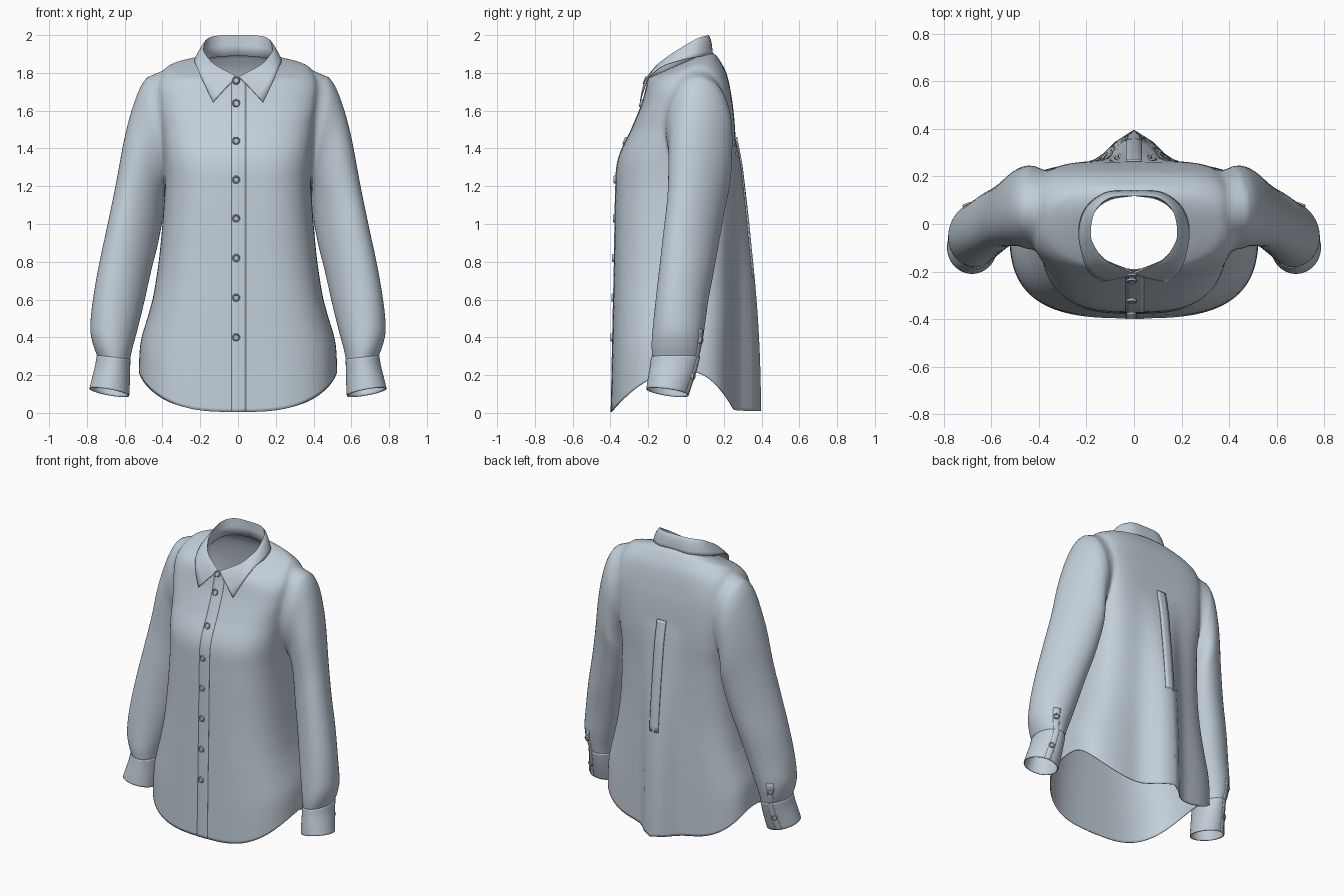
import bpy, bmesh, math
from mathutils import Vector

if "Cube" in bpy.data.objects:
    bpy.data.objects.remove(bpy.data.objects["Cube"])

cloth = bpy.data.materials.new("pale blue cotton")
cloth.diffuse_color = (0.54, 0.62, 0.69, 1)
cloth.use_nodes = True
cloth.node_tree.nodes["Principled BSDF"].inputs["Base Color"].default_value = cloth.diffuse_color
button_mat = bpy.data.materials.new("blue grey button")
button_mat.diffuse_color = (0.45, 0.52, 0.58, 1)
button_mat.use_nodes = True
button_mat.node_tree.nodes["Principled BSDF"].inputs["Base Color"].default_value = button_mat.diffuse_color


def smooth_rows(pts, n):
    """Catmull-Rom through a list of tuples, n steps per span."""
    out = []
    for i in range(len(pts) - 1):
        a, b, c, d = pts[max(i - 1, 0)], pts[i], pts[i + 1], pts[min(i + 2, len(pts) - 1)]
        for k in range(n):
            t = k / n
            out.append(tuple(0.5 * (2 * q + (r - p) * t + (2 * p - 5 * q + 4 * r - s) * t * t
                                    + (3 * q - p - 3 * r + s) * t ** 3)
                             for p, q, r, s in zip(a, b, c, d)))
    out.append(tuple(pts[-1]))
    return out


def finish(ob, angle, thick):
    if thick:
        m = ob.modifiers.new("thickness", 'SOLIDIFY')
        m.thickness, m.offset = thick, -1
    bpy.ops.object.select_all(action='DESELECT')
    ob.select_set(True)
    bpy.context.view_layer.objects.active = ob
    bpy.ops.object.shade_smooth_by_angle(angle=math.radians(angle))


def grid(name, rows, closed=False, thick=0.0, mat=cloth, angle=40, flip=False, caps=None):
    """Skin a list of equal-length point rows; caps = face tag for a closed solid."""
    bm = bmesh.new()
    vs = [[bm.verts.new(p) for p in r] for r in rows]
    n = len(rows[0])
    for a, b in zip(vs, vs[1:]):
        for j in range(n if closed else n - 1):
            k = (j + 1) % n
            f = bm.faces.new([a[j], a[k], b[k], b[j]])
            f.material_index = caps or 0
    if caps is not None:
        for ring in (vs[0], vs[-1]):
            c = bm.verts.new(sum((v.co for v in ring), Vector()) / n)
            for j in range(n):
                bm.faces.new([ring[j], ring[(j + 1) % n], c]).material_index = 1
        bmesh.ops.recalc_face_normals(bm, faces=bm.faces)
    elif flip:
        bmesh.ops.reverse_faces(bm, faces=bm.faces)
    bmesh.ops.remove_doubles(bm, verts=bm.verts, dist=1e-5)
    me = bpy.data.meshes.new(name)
    bm.to_mesh(me)
    bm.free()
    ob = bpy.data.objects.new(name, me)
    bpy.context.collection.objects.link(ob)
    for _ in range(1 if caps is None else 3):
        me.materials.append(mat)
    if caps is None:
        finish(ob, angle, thick)
    return ob


def button(name, pos, normal, r=0.021):
    q = Vector(normal).normalized().to_track_quat('Z', 'Y')
    prof = [(r, -0.006), (r, 0.004), (r * .9, 0.007), (r * .7, 0.007), (r * .6, 0.003), (0, 0.003)]
    rows = [[Vector(pos) + q @ Vector((a * math.cos(t), a * math.sin(t), h))
             for t in [i * math.tau / 20 for i in range(20)]] for a, h in prof]
    grid(name, rows, True, mat=button_mat)


# ---- body: rows of (z front, z back, half width, y front, y back, squareness front, back)
body = smooth_rows([
    (0.005, 0.01, .525, -.397, .26, 3.0, 3.2), (.25, .25, .515, -.392, .26, 3.0, 3.2),
    (.50, .50, .47, -.387, .26, 3.0, 3.2), (.80, .80, .42, -.380, .26, 3.0, 3.2),
    (1.15, 1.15, .39, -.374, .262, 3.0, 3.8), (1.34, 1.34, .395, -.360, .265, 3.0, 4.5),
    (1.50, 1.50, .41, -.290, .26, 3.0, 4.8), (1.62, 1.65, .43, -.240, .245, 2.9, 4.6),
    (1.70, 1.79, .43, -.216, .217, 2.6, 3.4), (1.745, 1.872, .385, -.206, .175, 2.3, 2.5),
    (1.765, 1.90, .30, -.200, .15, 2.1, 2.2), (1.775, 1.915, .195, -.193, .125, 2.0, 2.0)], 8)


def body_point(row, x, front):
    zf, zb, rx, yf, yb, n, nb = row
    n = n if front else nb
    s = max(0.0, 1 - min(1, abs(x) / rx) ** n) ** (1 / n)
    y = s * (yf if front else yb)
    z = zf + (zb - zf) * (y - yf) / (yb - yf)
    if not front and z < 1.45:                      # flare of the back pleat
        y += 0.137 * (1 - (z / 1.45) ** 2) * math.exp(-(abs(x) / .115) ** 2.2)
    if z < .6:                                      # curved shirt-tail hem
        z += .215 * (1 - s ** 2.2) * (1 - z / .6)
    return Vector((x, y, z))


SEG = 120
rows = []
for r in body:
    ring = []
    for i in range(SEG):
        t = i * math.tau / SEG
        c = math.cos(t)
        front = math.sin(t) < 0
        x = r[2] * math.copysign(abs(c) ** (2 / r[5 if front else 6]), c)
        ring.append(body_point(r, x, front))
    rows.append(ring)
shirt = grid("shirt_body_and_sleeves", rows, True, caps=0)

# ---- sleeves: rows of (inner x, z, outer x, z, y centre, y half depth, forward twist)
sleeve = smooth_rows([
    (.30, 1.32, .30, 1.79, .05, .14, 0), (.36, 1.25, .42, 1.806, .06, .175, 0),
    (.38, 1.20, .50, 1.752, .07, .175, .01), (.387, 1.15, .557, 1.62, .075, .165, .03),
    (.39, 1.10, .602, 1.45, .07, .157, .045),
    (.40, 1.02, .645, 1.22, .055, .144, .05), (.425, .89, .69, 1.0, .03, .140, .05),
    (.46, .75, .735, .79, .005, .139, .042), (.498, .58, .768, .60, -.022, .136, .03),
    (.535, .43, .782, .45, -.04, .136, .015), (.558, .345, .768, .365, -.05, .132, .005),
    (.573, .275, .742, .295, -.055, .122, 0)], 6)
cuff = smooth_rows([(.570, .285, .748, .305, -.055, .130, 0), (.571, .22, .757, .25, -.067, .125, 0),
                    (.573, .15, .772, .19, -.083, .119, 0), (.576, .09, .787, .128, -.098, .112, 0)], 4)


def sleeve_point(r, t, s, grow=1.0, tilt=0.0):
    ix, iz, ox, oz, yc, ry, twist = r
    c, d = grow * math.cos(t), grow * math.sin(t)
    return Vector((s * ((ix + ox) / 2 + (ox - ix) / 2 * c), yc + ry * d - twist * c,
                   (iz + oz) / 2 + (oz - iz) / 2 * c - tilt * ry * d))


turn = [i * math.tau / 64 for i in range(64)]
flap = [math.radians(a) for a in (60, 67, 74, 81)]
for s, side in ((1, "right"), (-1, "left")):
    flip = s > 0
    arm = grid("sleeve_" + side, [[sleeve_point(r, t, s) for t in turn] for r in sleeve],
               True, caps=2)
    m = shirt.modifiers.new("join", 'BOOLEAN')
    m.operation, m.solver, m.object = 'UNION', 'EXACT', arm
    bpy.context.view_layer.objects.active = shirt
    bpy.ops.object.modifier_apply(modifier="join")
    bpy.data.objects.remove(arm)
    grid("cuff_" + side, [[sleeve_point(r, t, s, 1, .15 * i / 12) for t in turn]
                          for i, r in enumerate(cuff)], True, .006, angle=60, flip=flip)
    # opening strip and overlap at the back of the wrist
    strip = [[sleeve_point(r, t, s, 1.012) for t in flap] for r in sleeve[-13:]]
    strip += [[sleeve_point(r, t, s, 1.015, .15 * i / 12) for t in flap] for i, r in enumerate(cuff)]
    grid("sleeve_opening_" + side, strip, False, .003, flip=flip)
    for nm, r in (("upper", sleeve[-9]), ("lower", cuff[7])):
        t = math.radians(70)
        button("cuff_button_%s_%s" % (nm, side), sleeve_point(r, t, s, 1.03),
               (s * math.cos(t), math.sin(t), -.1), .019)

# ---- open the neck, hem and wrists, then soften the armhole seams
bm = bmesh.new()
bm.from_mesh(shirt.data)
bmesh.ops.delete(bm, geom=[f for f in bm.faces if f.material_index == 1], context='FACES')
soft = {v for v in bm.verts if len({f.material_index for f in v.link_faces}) > 1}
for _ in range(4):
    soft |= {e.other_vert(v) for v in soft for e in v.link_edges}
soft = [v for v in soft if not v.is_boundary]
for _ in range(12):
    bmesh.ops.smooth_vert(bm, verts=soft, factor=.5, use_axis_x=True, use_axis_y=True, use_axis_z=True)
for f in bm.faces:
    f.material_index = 0
bm.to_mesh(shirt.data)
bm.free()
shirt.data.materials.clear()
shirt.data.materials.append(cloth)
finish(shirt, 70, .005)

# ---- front button band
xs = [-.035, -.015, .005, .025, .043]
rows = [[body_point(r, x, True) + Vector((0, -.002, 0)) for x in xs] for r in body if r[0] < 1.75]
grid("button_band", rows, False, .003)

# ---- back pleat panel, sinking into the back lower down
rows = []
for r in body:
    if .7 < r[0] < 1.47:
        lift = .012 * min(1, (r[0] - .7) / .6) - .003
        rows.append([body_point(r, x, False) + Vector((0, lift, 0)) for x in (.034, .011, -.011, -.034)])
grid("back_pleat", rows, False, .008)

# ---- front buttons
for i, z in enumerate((1.76, 1.64, 1.44, 1.235, 1.03, .82, .61, .40)):
    k = min(range(1, len(body) - 1), key=lambda j: abs(body[j][0] - z))
    a, b = body[k - 1], body[k + 1]
    y = a[3] + (b[3] - a[3]) * (z - a[0]) / (b[0] - a[0])
    button("front_button_%d" % (i + 1), (-.01, y - (.004 if i else .014), z),
           (0, -1, .4 if i < 3 else 0))

# ---- collar: half curves from centre back to front
stand = [(0, .118, 1.89), (.10, .10, 1.885), (.165, .05, 1.87), (.185, -.04, 1.84),
         (.165, -.10, 1.81), (.12, -.15, 1.785), (.0, -.198, 1.76)]
fold = [(0, .118, 2.0), (.10, .11, 1.998), (.163, .055, 1.98), (.182, -.04, 1.925),
        (.162, -.10, 1.885), (.115, -.155, 1.84), (.003, -.208, 1.78)]
edge = [(0, .142, 1.897), (.12, .134, 1.893), (.205, .068, 1.886), (.234, -.03, 1.866),
        (.218, -.135, 1.83), (.187, -.205, 1.76), (.132, -.245, 1.645)]


def whole(pts):
    h = [Vector(p) for p in smooth_rows(pts, 8)]
    return [Vector((-p.x, p.y, p.z)) for p in h[:0:-1]] + h


S, F, E = whole(stand), whole(fold), whole(edge)
rows = [S, [s.lerp(f, .5) for s, f in zip(S, F)], F]
for k in (.06, .25, .5, .75, 1):
    bulge = .008 * math.sin(math.pi * min(1, k ** .6))
    rows.append([f.lerp(e, k) + Vector((e.x, e.y + .03, 0)).normalized() * bulge
                 for f, e in zip(F, E)])
grid("collar", rows, False, .004, angle=60)
